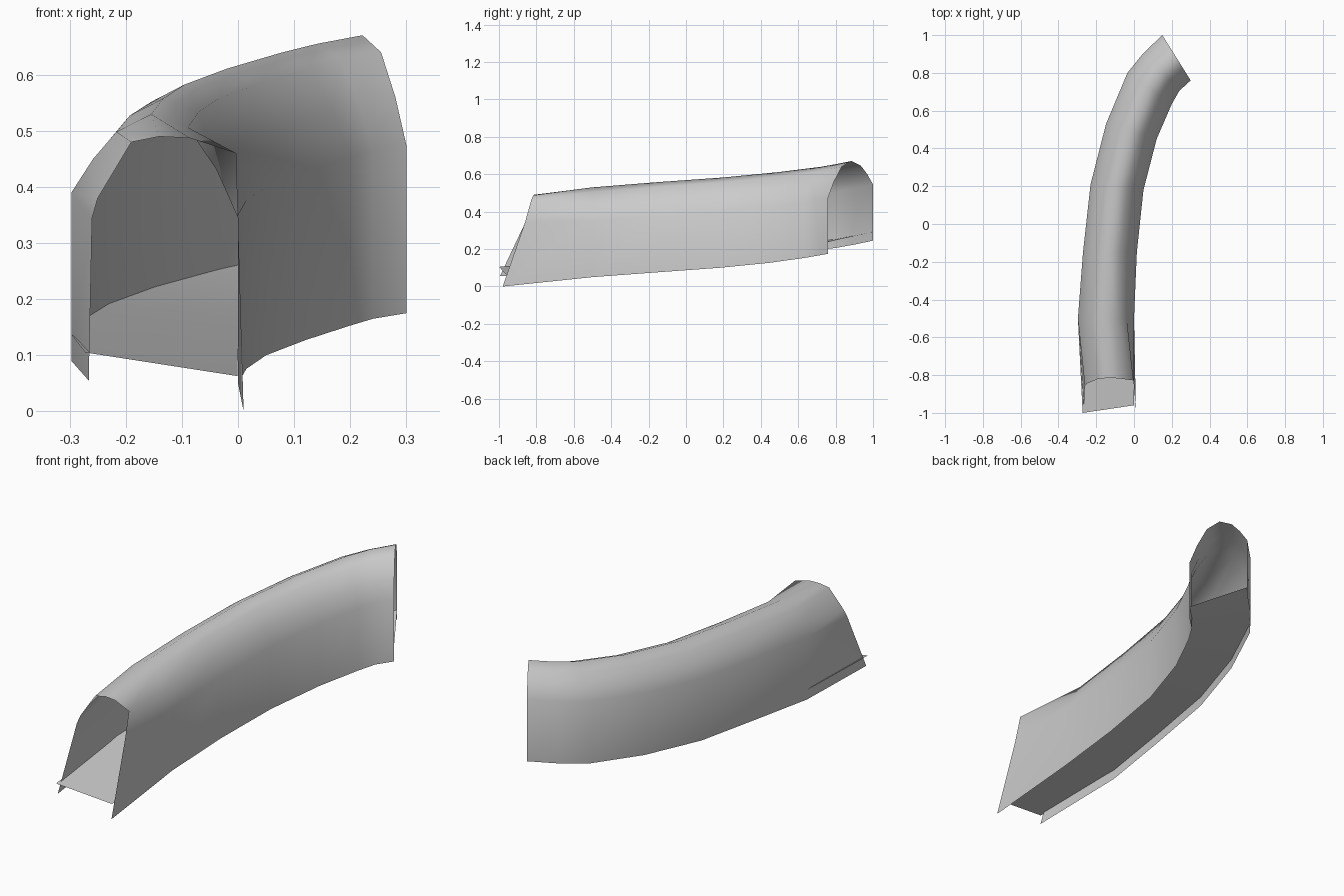
import bpy, bmesh
from mathutils import Vector

if "Cube" in bpy.data.objects:
    bpy.data.objects.remove(bpy.data.objects["Cube"])

# Arch section: (position across from right to left, height above the base line)
ARCH = [(0, 0), (0, .30), (.13, .376), (.30, .444), (.52, .459),
        (.73, .419), (.87, .365), (1, .30), (1, 0)]

# Right and left base points along the curved path
RIGHT = [(0, -.50, .05), (.015, -.15, .076), (.05, .18, .10), (.12, .45, .127),
         (.20, .635, .153), (.24, .705, .165), (.30, .76, .175)]
LEFT = [(-.297, -.50, .09), (-.27, -.15, .12), (-.23, .21, .145), (-.148, .53, .175),
        (-.035, .80, .206), (.05, .905, .225), (.15, 1.0, .245)]

# Raked front rim, squared off at the right corner
RIM = [(.01, -.98, 0), (0, -.86, .345), (-.003, -.828, .46), (-.085, -.817, .487),
       (-.14, -.815, .49), (-.19, -.82, .48), (-.25, -.845, .38),
       (-.26, -.858, .345), (-.266, -.995, .055)]


def skin(name, rows):
    """Join rows of points into a thin smooth surface."""
    bm = bmesh.new()
    grid = [[bm.verts.new(p) for p in row] for row in rows]
    for a, b in zip(grid, grid[1:]):
        for i in range(len(a) - 1):
            bm.faces.new((a[i], b[i], b[i + 1], a[i + 1]))
    mesh = bpy.data.meshes.new(name)
    bm.to_mesh(mesh)
    bm.free()
    obj = bpy.data.objects.new(name, mesh)
    bpy.context.collection.objects.link(obj)
    for poly in mesh.polygons:
        poly.use_smooth = True
    return obj


# Arched walls and roof
shell_rows = [RIM]
for r, l in zip(RIGHT, LEFT):
    r, l = Vector(r), Vector(l)
    shell_rows.append([r.lerp(l, u) + Vector((0, 0, h)) for u, h in ARCH])
skin("tunnel_shell", shell_rows)

# Sloping floor, raised a little above the wall bottoms
floor_rows = [[(-.001, -.96, .063), (-.272, -1.0, .105)]]
for r, l in zip(RIGHT, LEFT):
    floor_rows.append([Vector(r) + Vector((0, 0, .063)), Vector(l) + Vector((0, 0, .047))])
skin("tunnel_floor", floor_rows)
